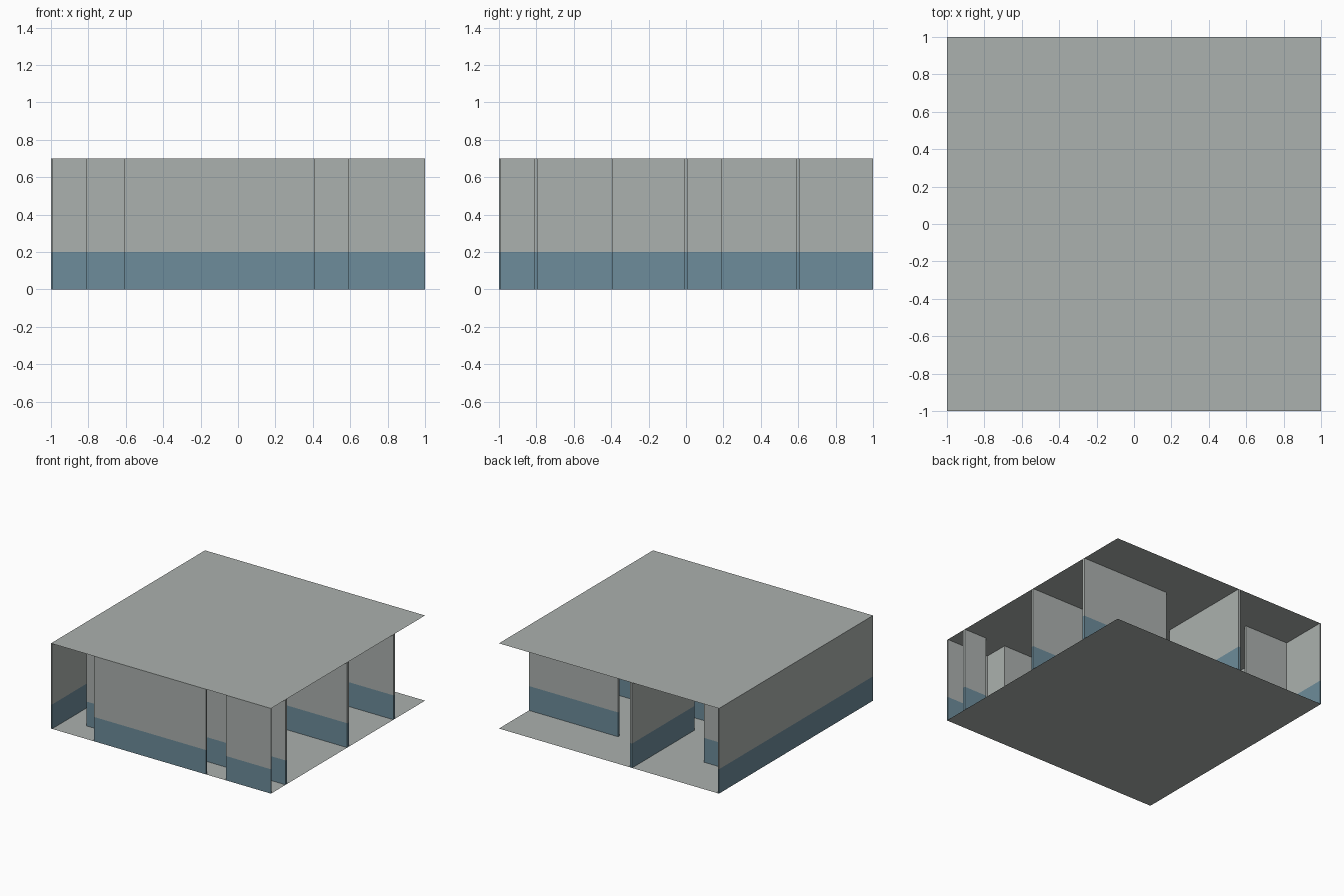
import bpy
import bmesh

HEIGHT = 0.7    # floor to ceiling
BAND = 0.2      # top of the painted lower band
HALF = 0.01     # half a wall thickness

cube = bpy.data.objects.get("Cube")
if cube:
    bpy.data.objects.remove(cube, do_unlink=True)


def make_material(name, rgb):
    mat = bpy.data.materials.new(name)
    mat.use_nodes = True
    colour = (*rgb, 1.0)
    mat.diffuse_color = colour
    mat.node_tree.nodes["Principled BSDF"].inputs["Base Color"].default_value = colour
    return mat


grey = make_material("pale_grey", (0.41, 0.44, 0.425))
blue = make_material("slate_blue", (0.153, 0.262, 0.325))


def finish(bm, name):
    mesh = bpy.data.meshes.new(name)
    bm.to_mesh(mesh)
    bm.free()
    mesh.materials.append(grey)
    mesh.materials.append(blue)
    obj = bpy.data.objects.new(name, mesh)
    bpy.context.collection.objects.link(obj)
    return obj


def slab(name, z):
    bm = bmesh.new()
    bmesh.ops.create_grid(bm, x_segments=1, y_segments=1, size=1)
    bmesh.ops.translate(bm, verts=bm.verts, vec=(0, 0, z))
    finish(bm, name)


def wall(name, start, end):
    """Upright wall along a centre line, trimmed to the plot, blue below the band."""
    lo = [max(-1, min(a, b) - HALF) for a, b in zip(start, end)]
    hi = [min(1, max(a, b) + HALF) for a, b in zip(start, end)]
    bm = bmesh.new()
    bmesh.ops.create_cube(bm, size=1)
    for v in bm.verts:
        v.co.x = hi[0] if v.co.x > 0 else lo[0]
        v.co.y = hi[1] if v.co.y > 0 else lo[1]
        v.co.z = HEIGHT if v.co.z > 0 else 0
    # the caps are covered by the floor and ceiling
    bm.normal_update()
    caps = [f for f in bm.faces if abs(f.normal.z) > 0.5]
    bmesh.ops.delete(bm, geom=caps, context='FACES_ONLY')
    bmesh.ops.bisect_plane(bm, geom=bm.verts[:] + bm.edges[:] + bm.faces[:],
                           plane_co=(0, 0, BAND), plane_no=(0, 0, 1))
    for f in bm.faces:
        f.material_index = 1 if f.calc_center_median().z < BAND else 0
    finish(bm, name)


# Floor and ceiling
slab("floor", 0)
slab("ceiling", HEIGHT)

# Outer walls
wall("left_outer_wall", (-1, -1), (-1, 1))
wall("front_wall_long", (-0.6, -1), (0.4, -1))
wall("front_wall_short", (0.6, -1), (1, -1))

# Entrance hall partitions
wall("entrance_side_wall", (0.6, -1), (0.6, -0.8))
wall("hall_wall_long", (-0.8, -0.8), (0.6, -0.8))
wall("hall_wall_short", (0.8, -0.8), (1, -0.8))
wall("corridor_wall", (-0.8, -0.8), (-0.8, -0.4))

# Inner room partitions
wall("middle_wall", (-0.8, 0), (1, 0))
wall("rear_divider", (-0.2, 0.2), (-0.2, 1))
wall("rear_wall_right", (0.2, 0.6), (1, 0.6))
wall("rear_wall_left", (-1, 0.6), (-0.6, 0.6))
